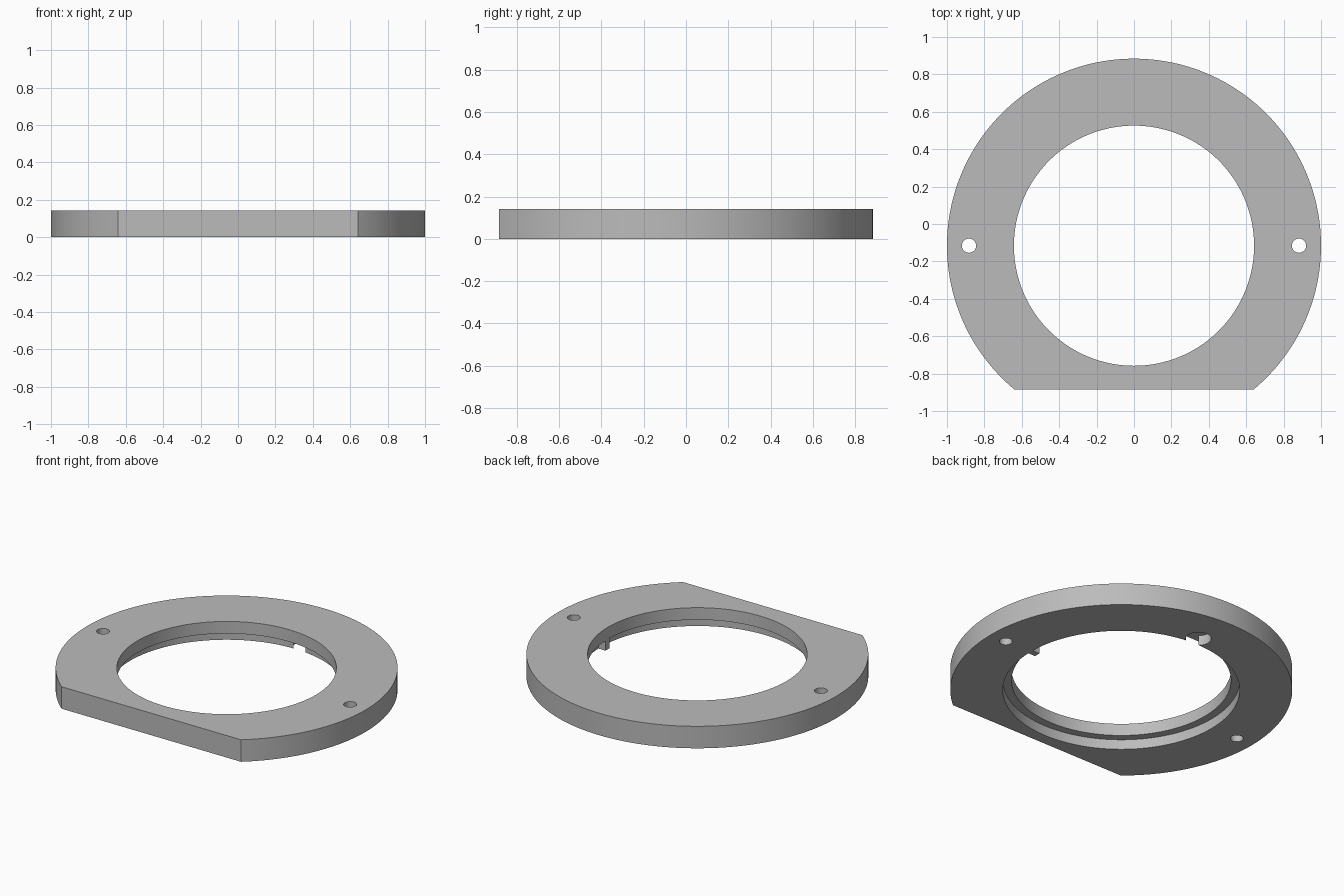
import bpy
import math

cube = bpy.data.objects.get("Cube")
if cube:
    bpy.data.objects.remove(cube, do_unlink=True)

CY = -0.116       # centre of the ring in y
HEIGHT = 0.142
LEDGE = 0.064     # height of the recess under the lip

grey = bpy.data.materials.new("plain_grey")
grey.use_nodes = True
GREY = (0.5, 0.5, 0.5, 1)
grey.diffuse_color = GREY
grey.node_tree.nodes["Principled BSDF"].inputs["Base Color"].default_value = GREY


def cylinder(name, radius, x, y, z0, z1, sides):
    bpy.ops.mesh.primitive_cylinder_add(
        vertices=sides, radius=radius, depth=z1 - z0,
        location=(x, CY + y, (z0 + z1) / 2))
    obj = bpy.context.object
    obj.name = name
    obj.data.materials.append(grey)
    return obj


def box(name, x0, x1, y0, y1, z0, z1):
    bpy.ops.mesh.primitive_cube_add(
        size=1, location=((x0 + x1) / 2, CY + (y0 + y1) / 2, (z0 + z1) / 2))
    obj = bpy.context.object
    obj.name = name
    obj.scale = (x1 - x0, y1 - y0, z1 - z0)
    bpy.ops.object.transform_apply(location=False, rotation=False, scale=True)
    obj.data.materials.append(grey)
    return obj


def combine(target, tool, operation):
    mod = target.modifiers.new(tool.name, "BOOLEAN")
    mod.operation = operation
    mod.solver = "EXACT"
    mod.object = tool
    bpy.context.view_layer.objects.active = target
    bpy.ops.object.modifier_apply(modifier=mod.name)
    bpy.data.objects.remove(tool, do_unlink=True)


# Disc with one flat side
ring = cylinder("mounting_ring", 1, 0, 0, 0, HEIGHT, 192)
combine(ring, box("flat_cutter", -1.5, 1.5, -1.5, -0.768, -1, 1), "DIFFERENCE")

# Recess below, with a round pocket at the back
combine(ring, cylinder("recess_cutter", 0.693, 0, 0, -1, LEDGE, 160), "DIFFERENCE")
combine(ring, cylinder("pocket_cutter", 0.075, 0.04, 0.75, -1, LEDGE, 48), "DIFFERENCE")

# Locating key inside the recess
combine(ring, box("locating_key", 0.63, 0.72, -0.02, 0.02, 0, LEDGE + 0.02), "UNION")

# Central opening and the two screw holes
combine(ring, cylinder("opening_cutter", 0.642, 0, 0, -1, 1, 160), "DIFFERENCE")
for side in (-1, 1):
    combine(ring, cylinder("screw_cutter", 0.038, side * 0.882, 0, -1, 1, 40), "DIFFERENCE")

# Smooth walls, sharp rims
bpy.ops.object.select_all(action="DESELECT")
ring.select_set(True)
bpy.context.view_layer.objects.active = ring
bpy.ops.object.shade_smooth_by_angle(angle=math.radians(30))
